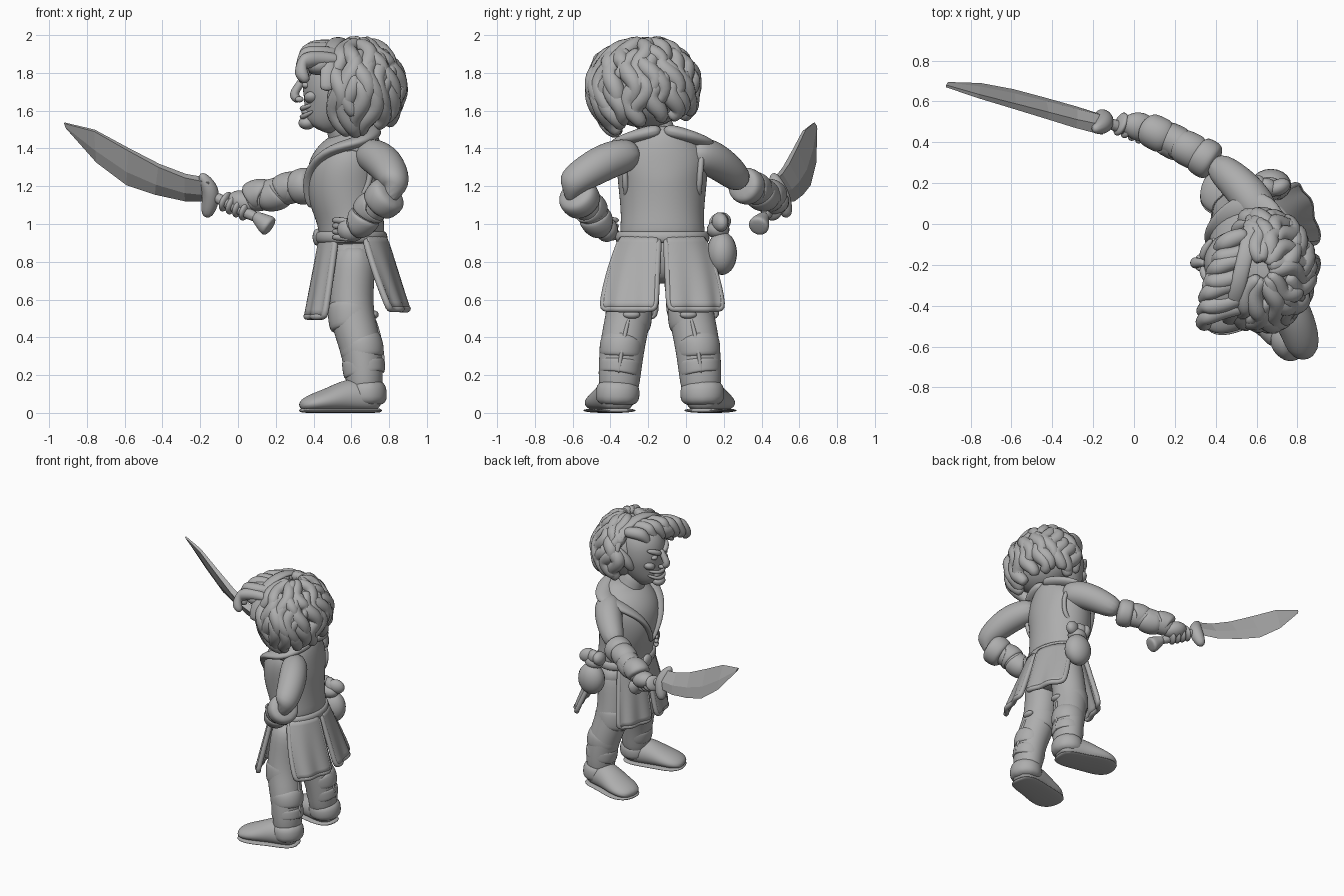
import bpy, bmesh, math, random
from mathutils import Vector, Matrix, Euler

random.seed(4)
if "Cube" in bpy.data.objects:
    bpy.data.objects.remove(bpy.data.objects["Cube"], do_unlink=True)

grey = bpy.data.materials.new("plain_grey")
grey.use_nodes = True
grey.diffuse_color = (.42, .42, .42, 1)
grey.node_tree.nodes["Principled BSDF"].inputs["Base Color"].default_value = grey.diffuse_color

MID = -.125       # middle of the body across its shoulders
STANCE = -.138    # middle between the legs
FACE = -.19       # middle of the face
SIDES = (("right", 1), ("left", -1))


def finish(name, bm, levels=0, smooth=True):
    bmesh.ops.recalc_face_normals(bm, faces=bm.faces)
    mesh = bpy.data.meshes.new(name)
    bm.to_mesh(mesh)
    bm.free()
    mesh.materials.append(grey)
    for face in mesh.polygons:
        face.use_smooth = smooth
    obj = bpy.data.objects.new(name, mesh)
    bpy.context.collection.objects.link(obj)
    if levels:
        obj.modifiers.new("Smooth", 'SUBSURF').levels = levels
        obj.modifiers["Smooth"].render_levels = levels
    return obj


def skin(name, rings, closed=False, levels=2, smooth=True):
    """Join equal rings of points into a closed surface."""
    bm = bmesh.new()
    loops = [[bm.verts.new(p) for p in ring] for ring in rings]
    count = len(loops[0])
    pairs = list(zip(loops, loops[1:]))
    if closed:
        pairs.append((loops[-1], loops[0]))
    else:
        bm.faces.new(loops[0])
        bm.faces.new(loops[-1])
    for low, high in pairs:
        for k in range(count):
            j = (k + 1) % count
            bm.faces.new((low[k], low[j], high[j], high[k]))
    return finish(name, bm, levels, smooth)


def loft(name, path, radii, closed=False, sides=10, ref=None, floor=None, levels=2):
    """Sweep an elliptical section with changing radii along a path."""
    pts = [Vector(p) for p in path]
    whole, last = pts[-1] - pts[0], len(pts) - 1
    if ref is None:
        ref = (0, 1, 0) if abs(whole.z) > .8 * whole.length else (0, 0, 1)
    rings = []
    for i, p in enumerate(pts):
        before = pts[i - 1] if closed or i else p
        after = pts[(i + 1) % len(pts)] if closed or i < last else p
        along = (after - before).normalized()
        side = along.cross(Vector(ref)).normalized()
        up = side.cross(along)
        r = radii[i] if isinstance(radii, list) else radii
        a, b = r if isinstance(r, tuple) else (r, r)
        ring = []
        for k in range(sides):
            turn = math.tau * k / sides
            q = p + (side * a * math.cos(turn) + up * b * math.sin(turn)) * 1.06
            if floor is not None:
                q.z = max(q.z, floor)
            ring.append(q)
        rings.append(ring)
    return skin(name, rings, closed, levels)


def ball(name, center, size, tilt=(0, 0, 0)):
    bm = bmesh.new()
    place = Matrix.LocRotScale(Vector(center), Euler(tilt), Vector(size))
    bmesh.ops.create_uvsphere(bm, u_segments=20, v_segments=14, radius=1, matrix=place)
    return finish(name, bm)


def wraps(name, start, end, first, final, count, slant=.02):
    """Slanted cloth bands around a limb."""
    start, end = Vector(start), Vector(end)
    step = (end - start) / count
    for i in range(count):
        p, r = start + step * i, first + (final - first) * i / count
        lean = Vector((0, 0, slant * (-1) ** i))
        loft(name, [p, p + step * .1 + lean, p + step * .9 + lean, p + step * 1.05],
             [r * .93, r, r * .98, r * .9])


def oval(center, axis_a, axis_b, steps=20):
    c, a, b = Vector(center), Vector(axis_a), Vector(axis_b)
    return [c + a * math.cos(math.tau * i / steps) + b * math.sin(math.tau * i / steps)
            for i in range(steps)]


# Torso, neck and belt
loft("torso", [(.61, MID, .86), (.6, MID, 1), (.58, MID, 1.1), (.565, MID, 1.2), (.57, MID, 1.3),
               (.61, MID, 1.39), (.63, MID, 1.46), (.62, MID, 1.52)],
     [(.17, .23), (.165, .21), (.185, .215), (.2, .225), (.2, .235), (.16, .225), (.12, .16), (.09, .1)],
     sides=16)
loft("neck", [(.6, MID, 1.38), (.57, -.15, 1.48), (.53, -.18, 1.6)], [.12, .09, .09])
loft("hips", [(.61, MID, .93), (.61, MID, .8), (.61, MID, .68)],
     [(.16, .22), (.14, .23), (.1, .18)], sides=16)
loft("belt", oval((.6, MID, .93), (.175, 0, 0), (0, .235, 0)), (.02, .032), closed=True, sides=8, levels=1)
ball("buckle", (.42, MID, .93), (.025, .05, .045))
for side, s in SIDES:
    loft(side + "_lapel", [(.385, MID, 1.08), (.375, MID + s * .05, 1.2), (.4, MID + s * .11, 1.31),
                           (.5, MID + s * .2, 1.4), (.63, MID + s * .23, 1.43), (.7, MID + s * .13, 1.47),
                           (.72, MID, 1.5)],
         [(.02, .015), (.04, .02), (.05, .025), (.065, .03), (.075, .03), (.06, .035), (.045, .04)])
    loft(side + "_armhole", oval((.61, MID + s * .2, 1.27), (.09, 0, 0), (0, s * .01, .13)),
         .018, closed=True, sides=6, ref=(0, 1, 0), levels=1)


# Coat skirt in four hemmed panels
def panel(name, side, start, end, low_end, drop, depth, spread):
    def point(u, t):
        turn = math.radians(start + (end + (low_end - end) * t - start) * u) * side
        fold = 1 + .03 * t * math.sin(u * math.tau * 2)
        return Vector((.61 + (.165 + (depth - .165) * t) * math.cos(turn) * fold,
                       MID + (.23 + (spread - .23) * t) * math.sin(turn) * fold, .93 - drop * t))
    cols, rows = 12, 6
    bm = bmesh.new()
    grid = [[bm.verts.new(point(i / cols, j / rows)) for i in range(cols + 1)] for j in range(rows + 1)]
    for j in range(rows):
        for i in range(cols):
            bm.faces.new((grid[j][i], grid[j][i + 1], grid[j + 1][i + 1], grid[j + 1][i]))
    obj = finish(name, bm, 1)
    obj.modifiers.new("Cloth", 'SOLIDIFY').thickness = .03
    obj.modifiers["Cloth"].offset = 0
    edge = [point(0, j / rows) for j in range(rows)]
    edge += [point(i / cols, 1) for i in range(cols + 1)]
    edge += [point(1, j / rows) for j in reversed(range(rows))]
    loft(name + "_hem", edge, .02, sides=6, ref=(1, .1, .2), levels=1)


for side, s in SIDES:
    panel(side + "_back_panel", s, 5, 68, 48, .38, .285, .43)
    panel(side + "_front_panel", s, 174, 124, 128, .42, .245, .37)

# Legs, boots and feet
for side, s in SIDES:
    def at(x, out, z):
        return (x, STANCE + s * out, z)
    loft(side + "_leg", [at(.62, .12, .9), at(.605, .14, .7), at(.595, .165, .52), at(.65, .2, .36),
                         at(.67, .215, .2), at(.67, .22, .06)],
         [(.12, .12), (.115, .12), .12, (.112, .12), (.1, .113), (.09, .1)])
    loft(side + "_boot_top", [at(.595, .155, .585), at(.595, .16, .57), at(.605, .17, .46), at(.61, .175, .44)],
         [.11, .125, .125, .11])
    wraps(side + "_boot_folds", at(.65, .2, .38), at(.67, .215, .2), .118, .11, 2, .008)
    loft(side + "_boot_seam", [at(.715, .16, .52), at(.762, .2, .36), at(.772, .22, .2)], .012, sides=6)
    ball(side + "_boot_buckle", at(.72, .15, .52), (.025, .045, .022))
    foot = [at(.765, .215, .06), at(.69, .225, .08), at(.58, .25, .085), at(.48, .28, .065),
            at(.39, .3, .05), at(.325, .315, .035)]
    width = [.06, .1, .1, .11, .11, .06]
    loft(side + "_foot", foot, list(zip(width, (.06, .1, .1, .065, .05, .025))), floor=.012)
    loft(side + "_sole", [(x, y, .013) for x, y, z in foot], [(w * 1.08, .013) for w in width], floor=0)
    loft(side + "_heel_guard", [at(.68, .225, .03), at(.68, .225, .1), at(.675, .22, .18)],
         [(.105, .11), (.112, .12), (.1, .11)])

# Left arm bent with the hand on the hip
loft("left_upper_arm", [(.66, -.25, 1.38), (.75, -.39, 1.35), (.81, -.52, 1.28), (.835, -.635, 1.2), (.79, -.6, 1.13)],
     [.08, .1, .095, .085, .06])
loft("left_forearm", [(.82, -.6, 1.2), (.74, -.53, 1.11), (.66, -.47, 1.03), (.6, -.42, .96)],
     [.08, .085, .075, .06])
loft("left_cuff", [(.82, -.595, 1.175), (.79, -.575, 1.15), (.75, -.545, 1.11), (.73, -.53, 1.09)],
     [.09, .112, .105, .085])
wraps("left_bracer", (.73, -.53, 1.1), (.63, -.45, 1), .093, .083, 2, .01)
ball("left_hand", (.6, -.42, .97), (.075, .06, .065))
for i in range(4):
    z = .92 + .03 * i
    loft("left_finger", [(.6, -.45, z), (.54, -.42, z + .01), (.5, -.35, z + .01)], .02, sides=6, levels=1)

# Right arm stretched forward
loft("right_upper_arm", [(.65, 0, 1.38), (.58, .12, 1.36), (.5, .21, 1.3), (.38, .31, 1.21)],
     [.09, .1, .09, .07])
loft("right_forearm", [(.4, .28, 1.2), (.28, .36, 1.19), (.14, .44, 1.15), (.03, .47, 1.11)],
     [.075, .08, .08, .06])
loft("right_cuff", [(.4, .29, 1.21), (.375, .305, 1.205), (.32, .34, 1.195), (.3, .355, 1.19)],
     [.075, .1, .097, .08])
wraps("right_bracer", (.31, .345, 1.19), (.07, .465, 1.135), .088, .086, 3, .012)
ball("right_hand", (.03, .475, 1.115), (.09, .07, .06), (0, .3, -.3))

# Curved sword
loft("sword_grip", [(.13, .4, 1.02), (0, .45, 1.08), (-.17, .51, 1.17)], .03)
loft("sword_pommel", [(.08, .42, 1.05), (.12, .4, 1.02), (.16, .385, .99), (.175, .38, .98)],
     [.025, .04, .06, .045])
loft("sword_guard", [(-.2, .46, 1.27), (-.15, .48, 1.2), (-.14, .51, 1.13), (-.17, .54, 1.03)],
     [.02, .045, .05, .03])
for i in range(4):
    ball("right_finger", (.04 - .035 * i, .45 + .013 * i, 1.07 + .016 * i), (.023, .06, .055), (0, .4, -.4))
blade = []
for xu, yu, zu, xl, yl, zl in ((-.15, .46, 1.23, -.17, .54, 1.12), (-.28, .49, 1.255, -.28, .575, 1.12),
                               (-.42, .53, 1.31, -.44, .62, 1.155), (-.58, .575, 1.395, -.59, .66, 1.205),
                               (-.76, .625, 1.495, -.75, .69, 1.325), (-.92, .675, 1.535, -.91, .695, 1.505)):
    top, low = Vector((xu, yu, zu)), Vector((xl, yl, zl))
    ridge = Vector((.004, .024, .012)) * (1.15 + xu)
    middle = top.lerp(low, .6)
    blade.append([top + ridge, middle + ridge, low, middle - ridge, top - ridge])
skin("sword_blade", blade, levels=0, smooth=False)

# Belt pouch
ball("pouch", (.67, .19, .845), (.1, .08, .115))
ball("pouch_neck", (.66, .17, .97), (.07, .06, .05))
for i in range(3):
    ball("pouch_ruffle", (.61 + .05 * i, .18, 1.01), (.04, .06, .05), (.4, 0, i))

# Head and face
loft("head", [(.42, FACE, 1.5), (.44, FACE, 1.54), (.48, FACE, 1.6), (.5, FACE, 1.68),
              (.51, FACE, 1.75), (.52, FACE, 1.83), (.54, FACE, 1.93)],
     [(.06, .05), (.1, .09), (.135, .125), (.155, .15), (.165, .155), (.165, .15), (.11, .1)], sides=16)
loft("nose", [(.35, FACE, 1.78), (.325, FACE, 1.735), (.285, FACE, 1.68), (.33, FACE, 1.65)],
     [.018, .022, .028, .028])
ball("chin", (.365, FACE, 1.535), (.045, .05, .035))
ball("teeth", (.365, FACE, 1.592), (.03, .055, .018))
for name, z, bend in (("upper_lip", 1.615, .02), ("lower_lip", 1.57, .03)):
    loft(name, [(.4, FACE - .09, z + bend), (.35, FACE - .05, z), (.335, FACE, z - .005),
                (.35, FACE + .05, z), (.4, FACE + .09, z + bend)], [.008, .014, .015, .014, .008], sides=8)
for side, s in SIDES:
    ball(side + "_nostril", (.325, FACE + s * .025, 1.66), (.022, .016, .016))
    ball(side + "_eye", (.362, FACE + s * .06, 1.735), (.024, .026, .018))
    ball(side + "_cheek", (.39, FACE + s * .08, 1.67), (.04, .045, .03), (s * .4, 0, 0))
    loft(side + "_brow", [(.335, FACE + s * .015, 1.755), (.34, FACE + s * .06, 1.777),
                          (.385, FACE + s * .12, 1.8)], [.016, .022, .012])
    loft(side + "_ear", [(.49, FACE + s * .14, 1.63), (.51, FACE + s * .165, 1.69),
                         (.54, FACE + s * .19, 1.75), (.57, FACE + s * .2, 1.81)], [.02, .04, .035, .008])

# Hair: solid core, layered wavy locks, swept fringe and headband
ball("hair_core", (.65, -.22, 1.73), (.2, .26, .22))


def lock(turn, start, end, grow, thick):
    path, radii, phase = [], [], random.uniform(0, math.tau)
    for i in range(9):
        t = i / 8
        fall = math.radians(start + (end - start) * t)
        a = turn + .17 * math.sin(t * 8 + phase)
        # a little flatter between the crown and the widest part
        r = grow + .035 * math.sin(t * 9 + phase) - .05 * max(0, math.sin(2 * fall))
        drop = .25 if fall < math.pi / 2 else .31
        path.append((.63 + .235 * r * math.sin(fall) * math.cos(a),
                     -.225 + .285 * r * math.sin(fall) * math.sin(a), 1.73 + drop * r * math.cos(fall)))
        radii.append(thick * (.45 + .6 * math.sin(math.pi * min(1, t * .8 + .1))))
    loft("hair_lock", path, radii, sides=7, levels=1)


for count, start, end, grow, thick in ((11, 8, 80, .96, .048), (14, 35, 112, .94, .052), (14, 70, 136, .92, .054)):
    for i in range(count):
        turn = math.radians(-122 + 228 * (i + random.uniform(-.3, .3)) / (count - 1))
        low = end - 10 * math.sin(turn) + random.uniform(-7, 7)
        lock(turn, start, low, grow, thick)
ball("fringe_core", (.43, -.33, 1.87), (.1, .14, .075), (.3, 0, 0))
for i in range(7):
    y = -.44 + .06 * i
    drop = 1.3 * (y + .22) ** 2
    back = max(0, .3 * (y + .36))
    loft("fringe_lock", [(.56, y + .03, 1.93 - drop), (.43 + back, y + .02 * (-1) ** i, 1.94 - drop),
                         (.34 + back, y - .02, 1.93 - drop), (.325 + back, y - .05, 1.865 - drop),
                         (.37 + back, y - .06, 1.81 - drop)],
         [.03, .045, .05, .045, .025], sides=8)
arch = [math.pi * i / 14 for i in range(15)]
loft("headband", [(.53 + .06 * math.cos(a), -.215 + .265 * math.cos(a), 1.7 + .275 * math.sin(a)) for a in arch],
     (.018, .04), sides=8, ref=(1, 0, 0), levels=1)
